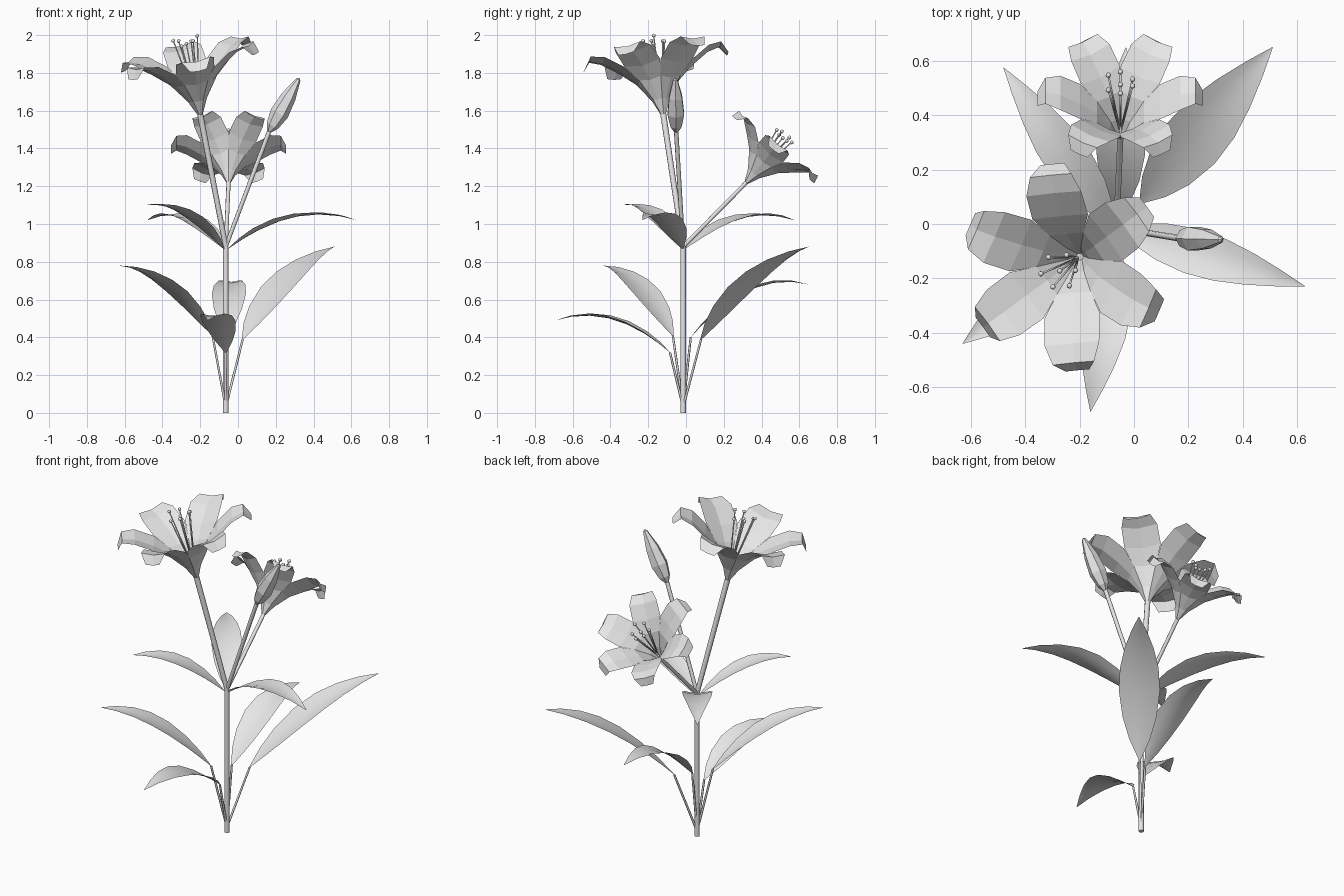
import bpy, bmesh, math
from mathutils import Vector, Matrix

if "Cube" in bpy.data.objects:
    bpy.data.objects.remove(bpy.data.objects["Cube"])

grey = bpy.data.materials.new("plain_grey")
grey.use_nodes = True
colour = (0.8, 0.8, 0.8, 1)
grey.diffuse_color = colour
grey.node_tree.nodes["Principled BSDF"].inputs["Base Color"].default_value = colour


def finish(name, bm, smooth=False):
    """Turn a bmesh into a named object."""
    mesh = bpy.data.meshes.new(name)
    bm.to_mesh(mesh)
    bm.free()
    mesh.materials.append(grey)
    for face in mesh.polygons:
        face.use_smooth = smooth
    obj = bpy.data.objects.new(name, mesh)
    bpy.context.collection.objects.link(obj)
    return obj


def grid(bm, rows):
    """Skin a list of equally long point rows."""
    verts = [[bm.verts.new(p) for p in row] for row in rows]
    for a, b in zip(verts, verts[1:]):
        for i in range(len(a) - 1):
            bm.faces.new((a[i], a[i + 1], b[i + 1], b[i]))


def tube(bm, start, end, r1, r2, sides=8):
    """Tapered rod between two points."""
    axis = end - start
    turn = axis.to_track_quat("Z", "Y").to_matrix().to_4x4()
    bmesh.ops.create_cone(bm, cap_ends=True, segments=sides, radius1=r1, radius2=r2,
                          depth=axis.length,
                          matrix=Matrix.Translation((start + end) / 2) @ turn)


def rod(name, start, end, r1, r2, sides=8):
    bm = bmesh.new()
    tube(bm, start, end, r1, r2, sides)
    obj = finish(name, bm, True)
    for face in obj.data.polygons:
        face.use_smooth = len(face.vertices) == 4


def flower_frame(base, axis, scale):
    """Local frame: z along the flower axis, x close to world x."""
    z = Vector(axis).normalized()
    y = z.cross(Vector((1, 0, 0))).normalized()
    x = y.cross(z)
    turn = Matrix((x, y, z)).transposed().to_4x4()
    return Matrix.Translation(base) @ turn @ Matrix.Scale(scale, 4)


# Petal outline: distance from axis, height, half width, fold depth
PETAL = [(0.012, 0, 0.008, 0), (0.045, 0.08, 0.026, 0.004), (0.11, 0.185, 0.064, 0.01),
         (0.185, 0.26, 0.105, 0.018), (0.28, 0.325, 0.103, 0.018),
         (0.35, 0.34, 0.078, 0.012), (0.385, 0.285, 0.045, 0.004)]


def flower(name, base, axis, scale, offset):
    frame = flower_frame(base, axis, scale)
    # Six folded petals forming a trumpet
    bm = bmesh.new()
    for k in range(6):
        spin = frame @ Matrix.Rotation(math.radians(offset + 60 * k), 4, "Z")
        grid(bm, [[spin @ Vector((r, w * side, h - (0 if side else fold)))
                   for side in (-1, 0, 1)] for r, h, w, fold in PETAL])
    finish(name + "_petals", bm)
    # Stamens with round anthers, and a central pistil
    bm = bmesh.new()
    for k in range(7):
        angle = math.radians(offset + 30 + 60 * k)
        spread = 0.065 if k < 6 else 0
        tip = frame @ Vector((spread * math.cos(angle), spread * math.sin(angle),
                              0.385 + 0.015 * (k % 3)))
        tube(bm, frame @ Vector((0, 0, 0.03)), tip, 0.004, 0.0035, 5)
        bmesh.ops.create_icosphere(bm, subdivisions=1, radius=0.011,
                                   matrix=Matrix.Translation(tip))
    finish(name + "_stamens", bm, True)


def leaf(name, start, tip, width, bulge):
    """Arched, slightly cupped pointed blade."""
    start, tip = Vector(start), Vector(tip)
    run = tip - start
    side = Vector((run.y, -run.x, 0)).normalized()
    shape = [(0, 0.06), (0.1, 0.5), (0.22, 0.82), (0.38, 1), (0.54, 0.94),
             (0.7, 0.7), (0.86, 0.36), (1, 0.01)]
    rows = []
    for t, w in shape:
        mid = start + run * t + Vector((0, 0, 4 * bulge * t * (1 - t)))
        half = w * width / 2
        rows.append([mid + side * half * s + Vector((0, 0, 0.18 * half * s * s))
                     for s in (-1, -0.5, 0, 0.5, 1)])
    bm = bmesh.new()
    grid(bm, rows)
    finish(name, bm, True)


# Main stem and its three branches
root = Vector((-0.065, -0.015, 0))
fork = root + Vector((0, 0, 0.88))
big_base = Vector((-0.2, -0.12, 1.58))
small_base = Vector((-0.05, 0.32, 1.22))
bud_base = Vector((0.165, -0.052, 1.49))
rod("main_stem", root, fork, 0.015, 0.014)
rod("large_flower_stem", fork, big_base, 0.014, 0.016)
rod("small_flower_stem", fork, small_base, 0.011, 0.011)
rod("bud_stem", fork, bud_base, 0.011, 0.012)

# Two open flowers
flower("large_flower", big_base, (-0.19, -0.137, 0.97), 1, 37)
flower("small_flower", small_base, (0.0, 0.63, 0.77), 0.79, 0)

# Closed six-sided bud
bud_frame = flower_frame(bud_base, (0.16, -0.005, 0.285), 1)
profile = [(0.012, 0), (0.034, 0.035), (0.05, 0.11), (0.04, 0.21), (0.013, 0.315), (0, 0.325)]
bm = bmesh.new()
grid(bm, [[bud_frame @ Vector((r * math.cos(k * math.pi / 3), r * math.sin(k * math.pi / 3), h))
           for k in range(7)] for r, h in profile])
bmesh.ops.remove_doubles(bm, verts=bm.verts, dist=0.0005)
finish("bud", bm)

# Lower leaves on long stalks
lower = [("back_left", (0.025, 0.08, 0.39), (0.51, 0.65, 0.88), 0.23, 0.075),
         ("front_right", (-0.135, -0.07, 0.41), (-0.63, -0.44, 0.78), 0.19, 0.08),
         ("front", (-0.065, -0.085, 0.32), (-0.16, -0.69, 0.49), 0.18, 0.09),
         ("back", (-0.06, 0.025, 0.4), (-0.03, 0.65, 0.68), 0.18, 0.11)]
for label, start, tip, width, bulge in lower:
    rod("lower_stalk_" + label, root + Vector((0, 0, 0.03)), Vector(start), 0.007, 0.006, 6)
    leaf("lower_leaf_" + label, start, tip, width, bulge)

# Upper leaves springing from the fork
upper = [("left", (-0.05, -0.018, 0.87), (0.63, -0.23, 1.02), 0.17, 0.09),
         ("front_right", (-0.075, -0.022, 0.87), (-0.49, -0.33, 1.1), 0.16, 0.07),
         ("back_right", (-0.075, -0.003, 0.87), (-0.48, 0.575, 1.02), 0.17, 0.085)]
for label, start, tip, width, bulge in upper:
    leaf("upper_leaf_" + label, start, tip, width, bulge)
